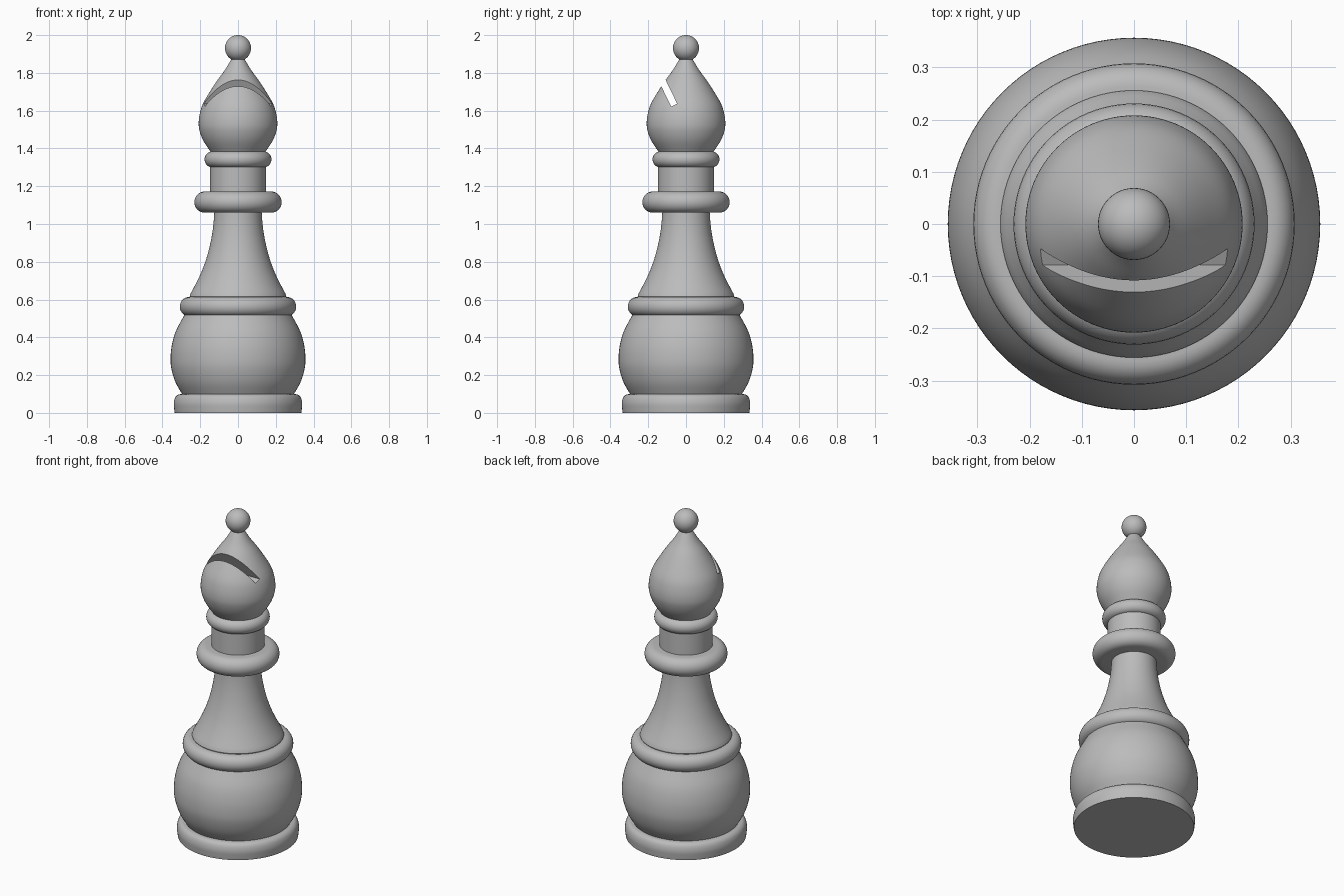
import bpy, bmesh, math
from mathutils import Vector

cube = bpy.data.objects.get("Cube")
if cube:
    bpy.data.objects.remove(cube, do_unlink=True)

grey = bpy.data.materials.new("plain grey")
grey.use_nodes = True
colour = (0.5, 0.5, 0.5, 1)
grey.diffuse_color = colour
grey.node_tree.nodes["Principled BSDF"].inputs["Base Color"].default_value = colour

SIDES = 96


def add_object(name, bm):
    bmesh.ops.recalc_face_normals(bm, faces=bm.faces)
    mesh = bpy.data.meshes.new(name)
    bm.to_mesh(mesh)
    bm.free()
    mesh.materials.append(grey)
    obj = bpy.data.objects.new(name, mesh)
    bpy.context.collection.objects.link(obj)
    return obj


def spline(points, steps=6):
    """Smooth curve through (radius, height) points."""
    pts = [Vector(p) for p in points]
    pts = [2 * pts[0] - pts[1]] + pts + [2 * pts[-1] - pts[-2]]
    out = []
    for a, b, c, d in zip(pts, pts[1:], pts[2:], pts[3:]):
        for i in range(steps):
            t = i / steps
            out.append(0.5 * (2 * b + (c - a) * t + (2 * a - 5 * b + 4 * c - d) * t ** 2
                              + (3 * b - a - 3 * c + d) * t ** 3))
    return out + [pts[-2]]


def bead(outer, low, high, bulge, steps=14):
    """Rounded rim profile between two heights."""
    mid, half = (low + high) / 2, (high - low) / 2
    angles = [math.pi * (i / steps - 0.5) for i in range(steps + 1)]
    return [(outer - bulge + bulge * math.cos(a), mid + half * math.sin(a)) for a in angles]


def lathe(name, profile):
    """Turn a profile about z and close both ends."""
    bm = bmesh.new()
    rings = []
    for r, z in profile:
        rings.append([bm.verts.new((r * math.cos(a), r * math.sin(a), z))
                      for a in (math.tau * i / SIDES for i in range(SIDES))])
    for low, high in zip(rings, rings[1:]):
        for i in range(SIDES):
            j = (i + 1) % SIDES
            bm.faces.new((low[i], low[j], high[j], high[i]))
    bm.faces.new(rings[0][::-1])
    bm.faces.new(rings[-1])
    return add_object(name, bm)


# Turned parts, from the foot up
parts = [
    lathe("foot", [(0.335, 0)] + spline([(0.337, 0.012), (0.34, 0.05), (0.333, 0.08),
                                         (0.318, 0.096), (0.295, 0.1)])),
    lathe("belly", spline([(0.29, 0.09), (0.33, 0.16), (0.352, 0.23), (0.357, 0.29),
                           (0.35, 0.36), (0.328, 0.435), (0.283, 0.52)])),
    lathe("belly_ring", bead(0.308, 0.513, 0.613, 0.045)),
    lathe("stem", [(0.25, 0.6), (0.256, 0.617)] + spline(
        [(0.252, 0.63), (0.215, 0.7), (0.184, 0.77), (0.158, 0.85),
         (0.14, 0.93), (0.13, 1.0), (0.125, 1.07)])),
    lathe("collar", bead(0.231, 1.06, 1.172, 0.054)),
    lathe("neck", [(0.148, 1.16), (0.148, 1.31)]),
    lathe("neck_ring", bead(0.177, 1.3, 1.384, 0.04)),
]

head = lathe("head", spline([(0.14, 1.375), (0.183, 1.44), (0.204, 1.495), (0.208, 1.54),
                             (0.201, 1.59), (0.184, 1.64), (0.146, 1.705),
                             (0.108, 1.763), (0.07, 1.815), (0.03, 1.88)]))
parts.append(head)

# Slanted slot cut across the front of the head
bm = bmesh.new()
inner = Vector((0, -0.047, 1.637))
out = Vector((0, -0.436, 0.9))
across = Vector((0, -0.9, -0.436)) * 0.035
outline = [inner, inner + out * 0.3, inner + out * 0.3 + across, inner + across]
face = bm.faces.new([bm.verts.new(p - Vector((0.4, 0, 0))) for p in outline])
extruded = bmesh.ops.extrude_face_region(bm, geom=[face])["geom"]
bmesh.ops.translate(bm, vec=(0.8, 0, 0),
                    verts=[v for v in extruded if isinstance(v, bmesh.types.BMVert)])
cutter = add_object("slot_cutter", bm)
cutter.hide_render = True
cutter.hide_set(True)
cut = head.modifiers.new("slot", "BOOLEAN")
cut.operation = "DIFFERENCE"
cut.solver = "EXACT"
cut.object = cutter

# Ball finial
bm = bmesh.new()
bmesh.ops.create_uvsphere(bm, u_segments=48, v_segments=24, radius=0.069)
bmesh.ops.translate(bm, vec=(0, 0, 1.931), verts=bm.verts)
parts.append(add_object("finial", bm))

# Apply the cut, then smooth everything except sharp edges
bpy.context.view_layer.update()
bpy.ops.object.select_all(action="DESELECT")
bpy.context.view_layer.objects.active = head
head.select_set(True)
bpy.ops.object.modifier_apply(modifier=cut.name)
bpy.data.objects.remove(cutter, do_unlink=True)
for obj in parts:
    obj.select_set(True)
bpy.ops.object.shade_smooth_by_angle(angle=math.radians(30))
